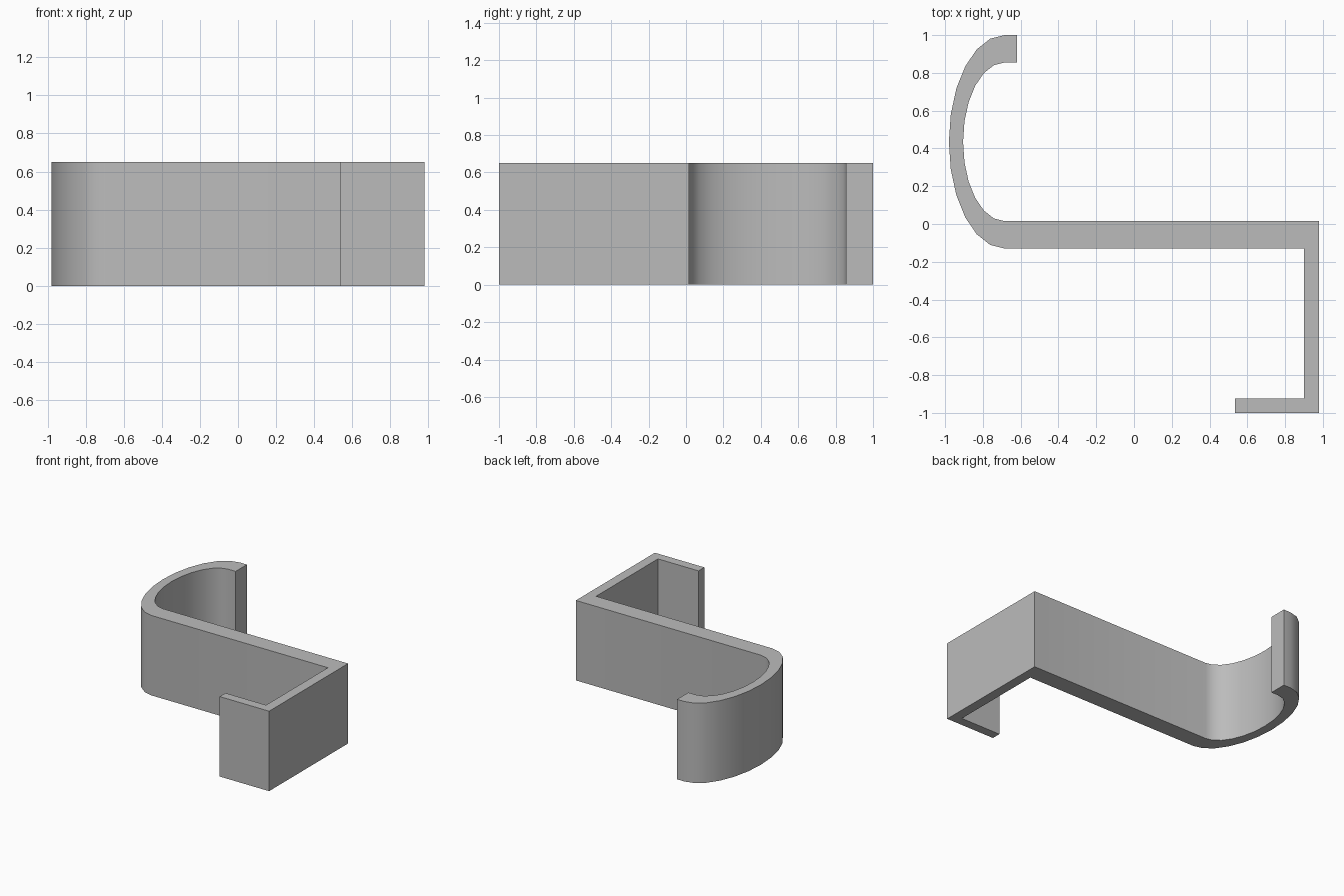
import bpy, bmesh, math

cube = bpy.data.objects.get("Cube")
if cube:
    bpy.data.objects.remove(cube, do_unlink=True)

HEIGHT = 0.65
SEGMENTS = 12
CENTRE_X, CENTRE_Y = -0.685, 0.435

grey = bpy.data.materials.new("plain grey")
grey.use_nodes = True
colour = (0.5, 0.5, 0.5, 1)
grey.diffuse_color = colour
grey.node_tree.nodes["Principled BSDF"].inputs["Base Color"].default_value = colour


def half_ellipse(rx, ry):
    """Points from the back round the -x side to the front."""
    angles = [math.pi * (0.5 + i / SEGMENTS) for i in range(SEGMENTS + 1)]
    return [(CENTRE_X + rx * math.cos(a), CENTRE_Y + ry * math.sin(a)) for a in angles]


# Outline of the bracket: curved hook, straight bar, right-angle wall and lip
outer_hook = half_ellipse(0.295, 0.565)
inner_hook = half_ellipse(0.22, 0.42)
wall_and_lip = [(0.90, -0.13), (0.90, -0.925), (0.535, -0.925),
                (0.535, -1.0), (0.98, -1.0), (0.98, 0.015)]
hook_tip = [(-0.62, 0.855), (-0.62, 1.0)]
outline = outer_hook + wall_and_lip + inner_hook[::-1] + hook_tip

# Extrude the outline upward
bm = bmesh.new()
base = bm.faces.new([bm.verts.new((x, y, 0)) for x, y in outline])
extruded = bmesh.ops.extrude_face_region(bm, geom=[base], use_keep_orig=True)
top_verts = [g for g in extruded["geom"] if isinstance(g, bmesh.types.BMVert)]
bmesh.ops.translate(bm, verts=top_verts, vec=(0, 0, HEIGHT))
bmesh.ops.recalc_face_normals(bm, faces=bm.faces)

mesh = bpy.data.meshes.new("hook_bracket")
bm.to_mesh(mesh)
bm.free()
mesh.materials.append(grey)
bracket = bpy.data.objects.new("hook_bracket", mesh)
bpy.context.collection.objects.link(bracket)

# Smooth the curved hook while keeping the corners crisp
bpy.ops.object.select_all(action="DESELECT")
bracket.select_set(True)
bpy.context.view_layer.objects.active = bracket
bpy.ops.object.shade_smooth_by_angle(angle=math.radians(35))
